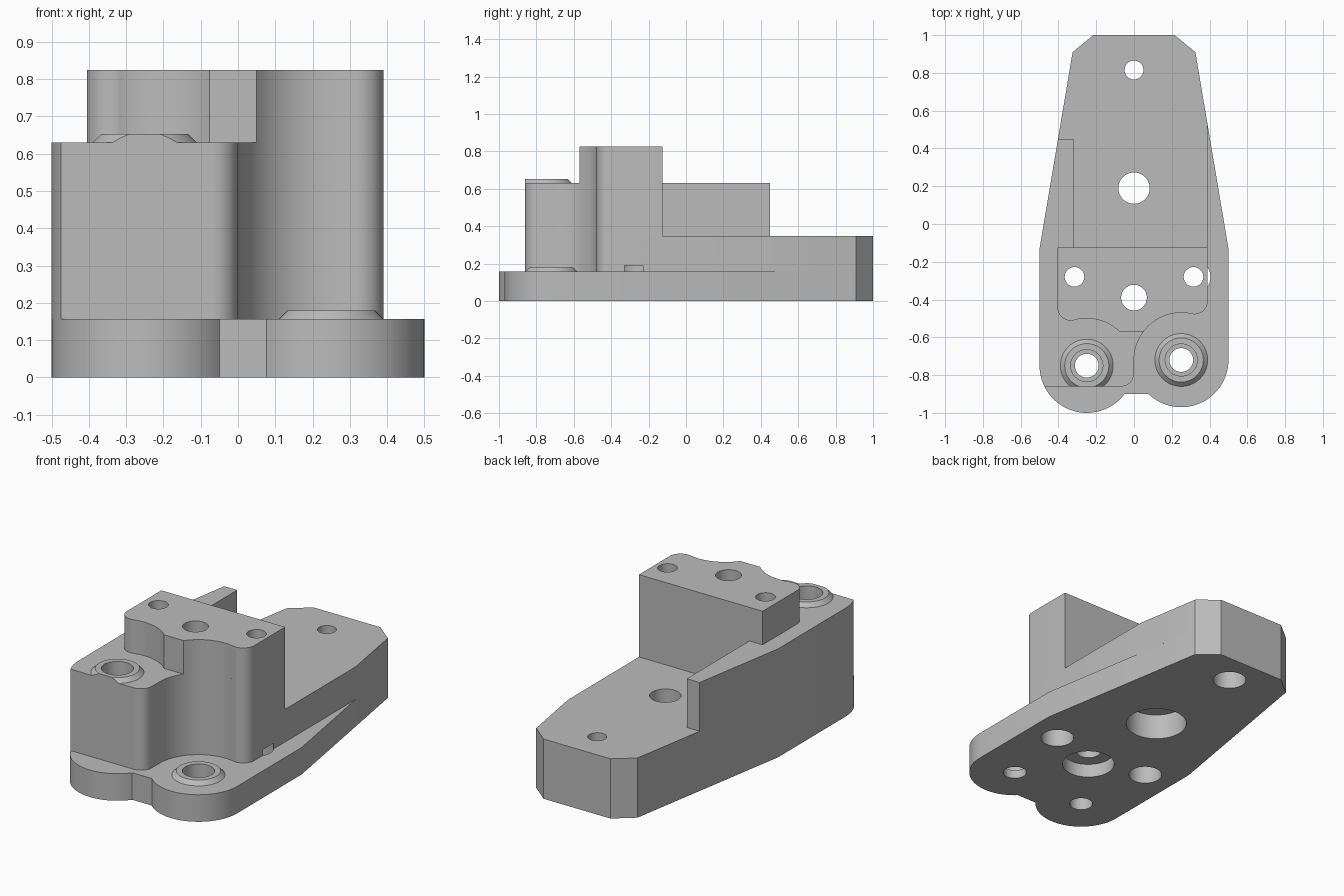
import bpy, bmesh
from math import sin, cos, pi, radians

old = bpy.data.objects.get("Cube")
if old:
    bpy.data.objects.remove(old, do_unlink=True)

grey = bpy.data.materials.new("plain grey")
grey.use_nodes = True
grey.diffuse_color = (0.5, 0.5, 0.5, 1)
grey.node_tree.nodes["Principled BSDF"].inputs["Base Color"].default_value = (0.5, 0.5, 0.5, 1)


def finish(bm, name):
    bmesh.ops.recalc_face_normals(bm, faces=bm.faces)
    mesh = bpy.data.meshes.new(name)
    bm.to_mesh(mesh)
    bm.free()
    mesh.materials.append(grey)
    obj = bpy.data.objects.new(name, mesh)
    bpy.context.collection.objects.link(obj)
    return obj


def arc(centre, r, a0, a1):
    n = max(6, int(abs(a1 - a0) / 5))
    angles = [radians(a0 + (a1 - a0) * i / n) for i in range(n + 1)]
    return [(centre[0] + r * cos(a), centre[1] + r * sin(a)) for a in angles]


def prism(name, outline, z0, z1):
    bm = bmesh.new()
    face = bm.faces.new([bm.verts.new((x, y, z0)) for x, y in outline])
    top = bmesh.ops.extrude_face_region(bm, geom=[face], use_keep_orig=True)
    verts = [g for g in top["geom"] if isinstance(g, bmesh.types.BMVert)]
    bmesh.ops.translate(bm, verts=verts, vec=(0, 0, z1 - z0))
    return finish(bm, name)


def lathe(centre, profile, closed, n=48):
    """Turn (radius, z) points about a vertical axis; cap the ends unless closed."""
    bm = bmesh.new()
    rings = [[bm.verts.new((centre[0] + r * cos(2 * pi * i / n),
                            centre[1] + r * sin(2 * pi * i / n), z))
              for i in range(n)] for r, z in profile]
    pairs = list(zip(rings, rings[1:]))
    if closed:
        pairs.append((rings[-1], rings[0]))
    else:
        bm.faces.new(rings[0])
        bm.faces.new(rings[-1])
    for a, b in pairs:
        for i in range(n):
            j = (i + 1) % n
            bm.faces.new((a[i], a[j], b[j], b[i]))
    return bm


# Shared outline pieces
LEFT_POST, RIGHT_POST, POST_R = (-0.25, -0.75), (0.25, -0.72), 0.25
FRONT_Y, TOWER_BACK = -0.86, -0.125
nose = [(0.325, 0.91), (0.215, 1), (-0.215, 1), (-0.325, 0.91), (-0.5, -0.13)]
right_corner = arc((0.32, -0.408), 0.07, 257.4, 360)
block_front = (arc(LEFT_POST, POST_R, 180, 206.1)
               + arc((-0.07, FRONT_Y + 0.07), 0.07, 270, 360)
               + arc(RIGHT_POST, POST_R, 180, 77.4) + right_corner)

# Stacked body layers
base = (nose + arc(LEFT_POST, POST_R, 180, 323.1)
        + arc(RIGHT_POST, POST_R, 226, 360) + [(0.5, -0.13)])
lower = block_front + [(0.39, 0.524)] + nose
upper = block_front + [(0.39, TOWER_BACK), (-0.32, TOWER_BACK), (-0.32, 0.45),
                       (-0.4024, 0.45), (-0.5, -0.13)]
tower = (arc((-0.335, -0.4415), 0.07, 180, 285.4)
         + arc(LEFT_POST, POST_R, 105.4, 46) + arc(RIGHT_POST, POST_R, 143.1, 77.4)
         + right_corner + [(0.39, TOWER_BACK), (-0.405, TOWER_BACK)])
parts = [prism("base_plate", base, 0, 0.157),
         prism("lower_body", lower, 0.157, 0.347),
         prism("upper_body", upper, 0.347, 0.63),
         prism("tower_block", tower, 0.63, 0.825)]

# Stepped holes: centre, lower radius, step height, upper radius
holes = [((0, 0.815), 0.09, 0.19, 0.05),
         ((0, 0.19), 0.165, 0.15, 0.083),
         ((0, -0.39), 0.142, 0.08, 0.068),
         ((-0.315, -0.28), 0.09, 0.19, 0.052),
         ((0.315, -0.28), 0.09, 0.19, 0.052),
         (LEFT_POST, 0.063, 0.52, 0.085),
         (RIGHT_POST, 0.063, 0.05, 0.085)]
for centre, r0, step, r1 in holes:
    profile = [(r0, -0.1), (r0, step), (r1, step), (r1, 1)]
    cutter = finish(lathe(centre, profile, False), "hole_cutter")
    cutter.hide_render = True
    for part in parts:
        mod = part.modifiers.new("hole", "BOOLEAN")
        mod.operation, mod.solver, mod.object = "DIFFERENCE", "EXACT", cutter
        bpy.context.view_layer.objects.active = part
        bpy.ops.object.modifier_apply(modifier=mod.name)
    bpy.data.objects.remove(cutter, do_unlink=True)

# Raised chamfered rings round the post holes, trimmed at the front face
for name, centre, z in (("left_ring", LEFT_POST, 0.63), ("right_ring", RIGHT_POST, 0.157)):
    bm = lathe(centre, [(0.085, z), (0.14, z), (0.117, z + 0.023), (0.085, z + 0.023)], True)
    if name == "left_ring":
        cut = bmesh.ops.bisect_plane(bm, geom=bm.verts[:] + bm.edges[:] + bm.faces[:],
                                     plane_co=(0, FRONT_Y, 0), plane_no=(0, -1, 0),
                                     clear_outer=True)
        edges = [g for g in cut["geom_cut"] if isinstance(g, bmesh.types.BMEdge)]
        bmesh.ops.holes_fill(bm, edges=edges, sides=0)
    parts.append(finish(bm, name))

# Smooth the curved walls, keep the edges crisp
bpy.ops.object.select_all(action="DESELECT")
for part in parts:
    part.select_set(True)
bpy.context.view_layer.objects.active = parts[0]
bpy.ops.object.shade_smooth_by_angle(angle=radians(25))
